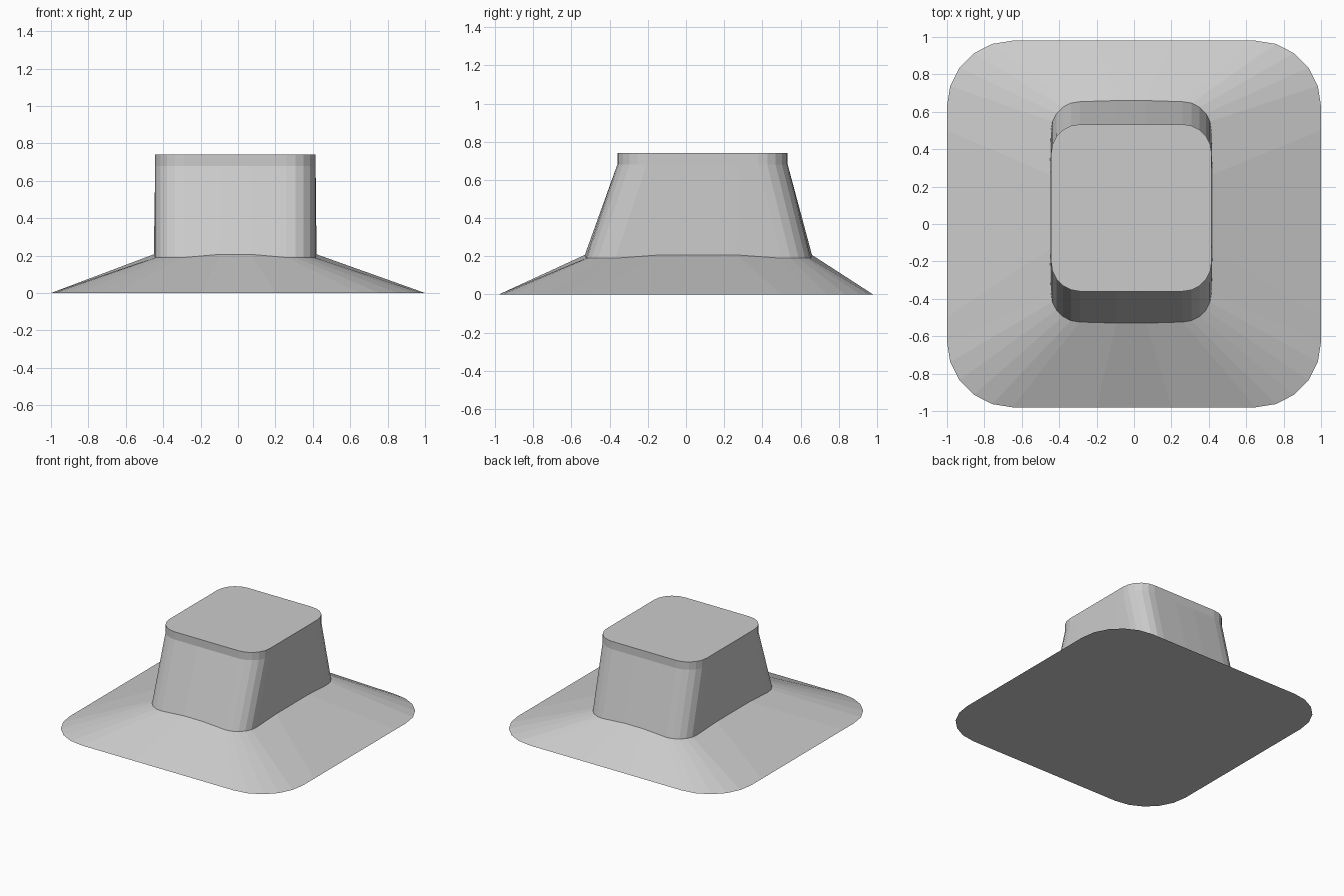
import bpy, bmesh
from math import sin, cos, pi

if "Cube" in bpy.data.objects:
    bpy.data.objects.remove(bpy.data.objects["Cube"])

SEGS = 5  # facets per rounded corner


def ring(x0, x1, y0, y1, r, z_corner, z_side, mid=0.08, bulge=0.0):
    """Rounded rectangle with two extra points along every side."""
    cx, cy = (x0 + x1) / 2, (y0 + y1) / 2
    corners = [(x1 - r, y1 - r), (x0 + r, y1 - r), (x0 + r, y0 + r), (x1 - r, y0 + r)]
    sides = [[(cx + mid, y1), (cx - mid, y1)],
             [(x0, cy + mid * 2.5), (x0, cy - mid * 2.5)],
             [(cx - mid, y0), (cx + mid, y0)],
             [(x1, cy - mid * 2.5), (x1, cy + mid * 2.5)]]
    pts = []
    for q, (px, py) in enumerate(corners):
        for i in range(SEGS + 1):
            a = (q + i / SEGS) * pi / 2
            # corners sit slightly inside the bulged side midpoints
            pts.append((px + (r - bulge) * cos(a), py + (r - bulge) * sin(a), z_corner))
        pts += [(x, y, z_side) for x, y in sides[q]]
    return pts


# Rings from the ground up: wide foot, wavy seam, tapered block, vertical rim
rings = [
    ring(-1.0, 1.0, -0.98, 0.98, 0.35, 0, 0, mid=0.2),
    ring(-0.45, 0.42, -0.53, 0.66, 0.16, 0.19, 0.207, bulge=0.006),
    ring(-0.443, 0.415, -0.36, 0.533, 0.155, 0.68, 0.68),
    ring(-0.443, 0.415, -0.36, 0.533, 0.155, 0.74, 0.74),
]

bm = bmesh.new()
loops = [[bm.verts.new(p) for p in pts] for pts in rings]
for lo, hi in zip(loops, loops[1:]):
    n = len(lo)
    for i in range(n):
        j = (i + 1) % n
        bm.faces.new((lo[i], lo[j], hi[j], hi[i]))
bm.faces.new(list(reversed(loops[0])))
bm.faces.new(loops[-1])
bmesh.ops.recalc_face_normals(bm, faces=bm.faces)

mesh = bpy.data.meshes.new("flared_block")
bm.to_mesh(mesh)
bm.free()
bpy.context.collection.objects.link(bpy.data.objects.new("flared_block", mesh))
